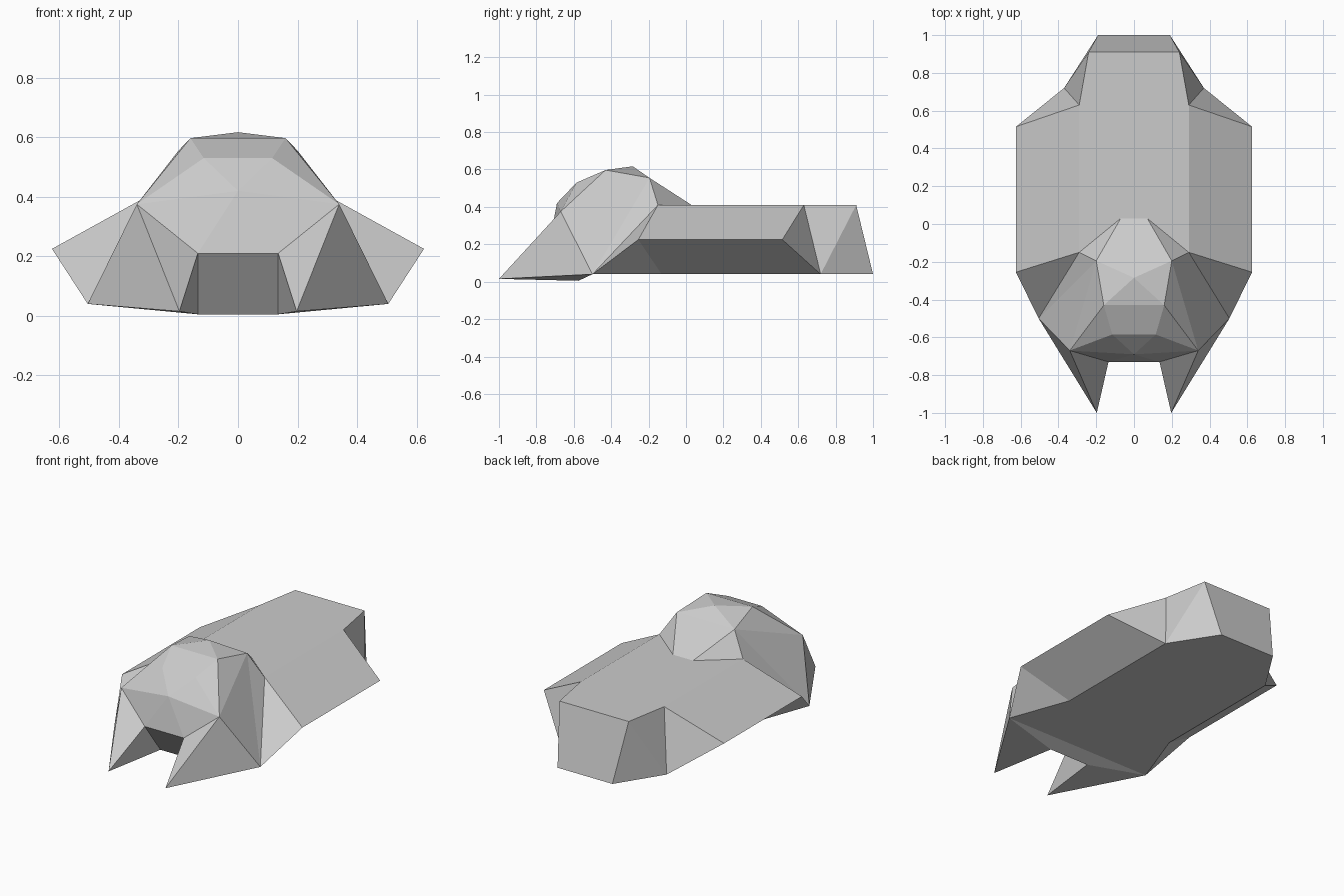
import bpy
import bmesh
from mathutils import Vector

cube = bpy.data.objects.get("Cube")
if cube:
    bpy.data.objects.remove(cube, do_unlink=True)

grey = bpy.data.materials.new("plain_grey")
grey.use_nodes = True
colour = (0.6, 0.6, 0.6, 1)
grey.diffuse_color = colour
grey.node_tree.nodes["Principled BSDF"].inputs["Base Color"].default_value = colour

# Corner points of the left half
POINTS = {
    # hull
    "stern_low": (0.19, 1.0, 0.04), "stern_top": (0.24, 0.91, 0.41),
    "quarter_low": (0.37, 0.72, 0.04), "quarter_top": (0.29, 0.63, 0.41),
    "wing_back": (0.625, 0.515, 0.225), "wing_front": (0.625, -0.255, 0.225),
    "shoulder": (0.29, -0.15, 0.41), "belly": (0.37, -0.13, 0.04),
    "corner": (0.505, -0.5, 0.04),
    # canopy
    "tail": (0.07, 0.03, 0.41), "crown_back": (0.2, -0.195, 0.555),
    "apex": (0, -0.285, 0.617), "crown_front": (0.16, -0.43, 0.597),
    "brow": (0.115, -0.585, 0.53), "nose": (0, -0.69, 0.42),
    "cheek": (0.34, -0.67, 0.375),
    # mouth and prong
    "lip": (0.135, -0.73, 0.21), "chin": (0.135, -0.575, 0.005),
    "tip": (0.197, -1.0, 0.015),
}


def build_part(name, inside, side_faces, centre_faces=()):
    """Make side faces on both halves, and centre faces that span the middle."""
    bm = bmesh.new()
    verts = {}

    def vert(key, sign):
        x, y, z = POINTS[key]
        slot = (key, sign if x else 0)
        if slot not in verts:
            verts[slot] = bm.verts.new((x * sign, y, z))
        return verts[slot]

    def face(loop, centre):
        made = bm.faces.new(loop)
        made.normal_update()
        if made.normal.dot(made.calc_center_median() - centre) < 0:
            made.normal_flip()

    for sign in (1, -1):
        centre = Vector((inside[0] * sign, inside[1], inside[2]))
        for keys in side_faces:
            face([vert(k, sign) for k in keys.split()], centre)
    for keys in centre_faces:
        loop = [vert(k, 1) for k in keys.split()]
        for k in reversed(keys.split()):
            v = vert(k, -1)
            if v not in loop:
                loop.append(v)
        face(loop, Vector(inside))

    mesh = bpy.data.meshes.new(name)
    bm.to_mesh(mesh)
    bm.free()
    mesh.materials.append(grey)
    obj = bpy.data.objects.new(name, mesh)
    bpy.context.collection.objects.link(obj)


# Wide flat body with angled sides and stern
build_part("hull", (0, 0.2, 0.2), [
    "shoulder wing_front wing_back quarter_top",
    "shoulder wing_front corner",
    "corner wing_front belly",
    "belly wing_front wing_back quarter_low",
    "wing_back quarter_top quarter_low",
    "quarter_top stern_top quarter_low",
    "stern_top stern_low quarter_low",
], [
    "tail shoulder quarter_top stern_top",
    "stern_top stern_low",
    "corner belly quarter_low stern_low",
    "corner chin",
])

# Faceted raised head
build_part("canopy", (0, -0.3, 0.25), [
    "tail crown_back shoulder",
    "crown_back shoulder corner",
    "crown_back corner cheek",
    "crown_back cheek crown_front",
    "crown_back crown_front apex",
    "crown_front brow cheek",
    "brow cheek nose",
    "nose cheek lip",
], [
    "tail crown_back",
    "crown_back apex",
    "apex crown_front",
    "crown_front brow",
    "brow nose",
    "nose lip",
    "lip chin",
])

# Pointed pair at the front
build_part("front_prongs", (0.28, -0.68, 0.12), [
    "cheek corner tip",
    "cheek tip lip",
    "tip lip chin",
    "corner tip chin",
])
